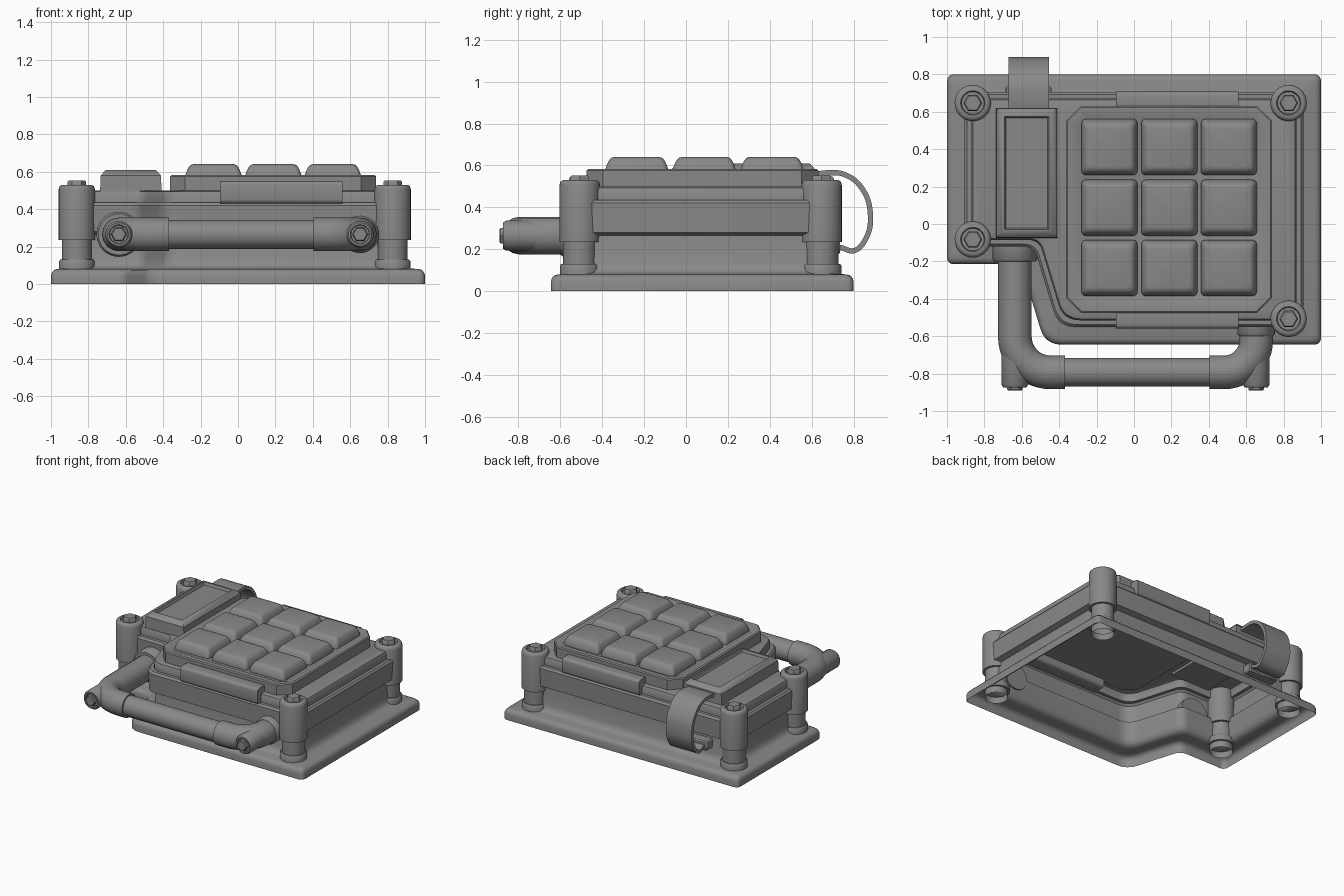
import bpy, bmesh, math
from mathutils import Vector, Matrix

if "Cube" in bpy.data.objects:
    bpy.data.objects.remove(bpy.data.objects["Cube"])


def finish(name, bm):
    bmesh.ops.remove_doubles(bm, verts=bm.verts, dist=1e-5)
    bmesh.ops.recalc_face_normals(bm, faces=bm.faces)
    me = bpy.data.meshes.new(name)
    bm.to_mesh(me)
    bm.free()
    ob = bpy.data.objects.new(name, me)
    bpy.context.collection.objects.link(ob)
    return ob


def bridge(bm, a, b):
    for i in range(len(a)):
        j = (i + 1) % len(a)
        bm.faces.new((a[i], a[j], b[j], b[i]))


def ring(poly, radii, inset, seg=6):
    """Mitred inset of a counter-clockwise polygon, with rounded corners."""
    pts, n = [Vector(p) for p in poly], len(poly)
    nrm = []
    for i in range(n):
        e = (pts[(i + 1) % n] - pts[i]).normalized()
        nrm.append(Vector((-e.y, e.x)))
    ins = []
    for i in range(n):
        a, b = nrm[i - 1], nrm[i]
        ins.append(pts[i] + (a + b) / (1 + a.dot(b)) * inset)
    out = []
    for i in range(n):
        p, r = ins[i], radii[i]
        if r == 0:
            out.append(p)
            continue
        s = p + (ins[i - 1] - p).normalized() * r
        e = p + (ins[(i + 1) % n] - p).normalized() * r
        for k in range(seg + 1):
            t = k / seg
            out.append(s * (1 - t) ** 2 + p * 2 * t * (1 - t) + e * t * t)
    return out


def loft(name, poly, radii, profile, bottom=False):
    """Stack inset outlines; profile is a list of (inset, z)."""
    if not isinstance(radii, (list, tuple)):
        radii = [radii] * len(poly)
    bm = bmesh.new()
    loops = [[bm.verts.new((p.x, p.y, z)) for p in ring(poly, radii, d)] for d, z in profile]
    for a, b in zip(loops, loops[1:]):
        bridge(bm, a, b)
    bm.faces.new(loops[-1])
    if bottom:
        bm.faces.new(loops[0][::-1])
    return finish(name, bm)


def lathe(name, profile, loc, forward=False, seg=32):
    """Revolve (radius, z); forward turns the axis to face -y."""
    bm = bmesh.new()
    loops = [[bm.verts.new((r * math.cos(math.tau * i / seg), r * math.sin(math.tau * i / seg), z))
              for i in range(seg)] for r, z in profile]
    for a, b in zip(loops, loops[1:]):
        bridge(bm, a, b)
    m = Matrix.Translation(loc)
    if forward:
        m = m @ Matrix.Rotation(math.pi / 2, 4, 'X')
    bmesh.ops.transform(bm, matrix=m, verts=bm.verts)
    bmesh.ops.dissolve_degenerate(bm, edges=bm.edges, dist=1e-6)
    return finish(name, bm)


def box(name, x0, x1, y0, y1, z0, z1, bevel, seg=3, along_x=False):
    """Bevelled block; along_x rounds only the edges running along x."""
    bm = bmesh.new()
    bmesh.ops.create_cube(bm, size=1)
    edges = [e for e in bm.edges if not along_x or abs(e.verts[0].co.x - e.verts[1].co.x) > 0.5]
    for v in bm.verts:
        v.co = Vector(((x0 + x1) / 2 + v.co.x * (x1 - x0), (y0 + y1) / 2 + v.co.y * (y1 - y0),
                       (z0 + z1) / 2 + v.co.z * (z1 - z0)))
    bmesh.ops.bevel(bm, geom=edges, offset=bevel, segments=seg, profile=0.5, affect='EDGES')
    return finish(name, bm)


def rect(x0, x1, y0, y1):
    return [(x0, y0), (x1, y0), (x1, y1), (x0, y1)]


def path_curve(name, pts, kind):
    cu = bpy.data.curves.new(name, 'CURVE')
    sp = cu.splines.new(kind)
    if kind == 'BEZIER':
        sp.bezier_points.add(len(pts) - 1)
        for bp, p in zip(sp.bezier_points, pts):
            bp.co = p
            bp.handle_left_type = bp.handle_right_type = 'AUTO'
    else:
        sp.points.add(len(pts) - 1)
        for q, p in zip(sp.points, pts):
            q.co = (*p, 1)
    ob = bpy.data.objects.new(name, cu)
    bpy.context.collection.objects.link(ob)
    return ob


def pipe(name, pts, r):
    ob = path_curve(name, pts, 'POLY')
    ob.data.dimensions = '3D'
    ob.data.bevel_depth = r
    ob.data.bevel_resolution = 6
    ob.data.use_fill_caps = True
    return ob


# Flanged housing: one open-bottomed skin from mounting plate to lid
plan = [(-1, -0.215), (-0.605, -0.215), (-0.475, -0.645), (1, -0.645), (1, 0.8), (-1, 0.8)]
loft("housing", plan, [0.04, 0.06, 0.09, 0.04, 0.04, 0.04],
     [(0, 0), (0, 0.045), (0.005, 0.062), (0.017, 0.075), (0.035, 0.08), (0.085, 0.083), (0.107, 0.09),
      (0.122, 0.105), (0.132, 0.135), (0.14, 0.265), (0.1, 0.28), (0.095, 0.42), (0.107, 0.435),
      (0.13, 0.435), (0.13, 0.475), (0.138, 0.493), (0.16, 0.5)])

# Corner posts with recessed hex bolts
for i, (x, y) in enumerate([(-0.862, 0.647), (0.827, 0.647), (-0.862, -0.083), (0.827, -0.507)]):
    lathe(f"post_{i}", [(0.08, 0.03), (0.08, 0.08), (0.095, 0.08), (0.095, 0.12), (0.088, 0.13), (0.08, 0.13),
                        (0.08, 0.235), (0.097, 0.235), (0.097, 0.505), (0.092, 0.522), (0.08, 0.53),
                        (0.065, 0.53), (0.06, 0.512), (0, 0.512)], (x, y, 0))
    lathe(f"post_bolt_{i}", [(0.05, 0.51), (0.05, 0.545), (0.043, 0.553), (0, 0.553)], (x, y, 0), seg=6)

# Chamfered keypad tray
x0, x1, y0, y1, c = -0.363, 0.738, -0.475, 0.632, 0.08
tray = [(x0 + c, y0), (x1 - c, y0), (x1, y0 + c), (x1, y1 - c), (x1 - c, y1), (x0 + c, y1),
        (x0, y1 - c), (x0, y0 + c)]
loft("keypad_tray", tray, 0, [(0, 0.49), (0, 0.575), (0.008, 0.582), (0.045, 0.582), (0.07, 0.57)], True)

# Nine pillow-shaped keys
for i, x in enumerate((-0.131, 0.189, 0.507)):
    for j, y in enumerate((0.411, 0.087, -0.235)):
        loft(f"key_{i}_{j}", rect(x - 0.15, x + 0.15, y - 0.15, y + 0.15), 0.03,
             [(0, 0.56), (0, 0.582), (0.008, 0.605), (0.018, 0.625), (0.028, 0.636), (0.045, 0.641)])

# Rounded clamps at front and back of the tray
box("front_clamp", -0.097, 0.558, -0.56, -0.44, 0.43, 0.55, 0.022, along_x=True)
box("back_clamp", -0.097, 0.558, 0.6, 0.708, 0.43, 0.55, 0.022, along_x=True)

# Display box with recessed screen
loft("display_box", rect(-0.738, -0.408, -0.075, 0.622), 0,
     [(0, 0.48), (0.004, 0.58), (0.03, 0.608), (0.046, 0.61), (0.054, 0.59)], True)

# Ribbon cable looping from display to the back wall
loop = [(0.58, 0.55), (0.68, 0.565), (0.76, 0.555), (0.84, 0.49), (0.88, 0.36), (0.855, 0.245),
        (0.8, 0.193), (0.74, 0.207), (0.65, 0.21)]
ribbon = path_curve("ribbon_cable", [(y, z, 0) for y, z in loop], 'BEZIER')
ribbon.data.dimensions = '2D'
ribbon.data.extrude = 0.109
ribbon.rotation_euler = (math.pi / 2, 0, math.pi / 2)
ribbon.location.x = -0.563
sol = ribbon.modifiers.new("thickness", 'SOLIDIFY')
sol.thickness, sol.offset = 0.025, 0
box("lower_cable_socket", -0.69, -0.44, 0.64, 0.735, 0.175, 0.245, 0.008, 1)

# Tubular front handle: two elbows, thin bar, flanges and end bolts
hz, hy = 0.265, -0.793
for label, side, x, root, tip, fr, end, b in (("left", 1, -0.637, 0.1, 0.2, 0.12, -0.37, 0.19),
                                              ("right", -1, 0.653, 0.5, 0.6, 0.1, 0.403, 0.17)):
    pts = [(x, -root, hz)]
    for k in range(13):
        a = math.pi / 2 * k / 12
        pts.append((x + side * b * (1 - math.cos(a)), hy + b * (1 - math.sin(a)), hz))
    pts.append((end, hy, hz))
    pipe(f"{label}_handle_elbow", pts, 0.09)
    lathe(f"{label}_handle_flange", [(0.08, root), (fr, root), (fr, tip - 0.012), (fr - 0.01, tip), (0.08, tip)],
          (x, 0, hz), True)
    lathe(f"{label}_handle_stub", [(0.072, 0.64), (0.072, 0.858), (0.062, 0.873), (0.052, 0.873),
                                   (0.048, 0.863), (0, 0.863)], (x, 0, hz), True)
    lathe(f"{label}_handle_bolt", [(0.042, 0.855), (0.042, 0.884), (0.036, 0.89), (0, 0.89)],
          (x, 0, hz), True, 6)
pipe("handle_bar", [(-0.42, hy, hz), (0.45, hy, hz)], 0.077)

# Convert curves, shade smooth with crisp edges, paint dark grey
bpy.ops.object.select_all(action='DESELECT')
for ob in bpy.context.scene.objects:
    if ob.type == 'CURVE':
        ob.select_set(True)
        bpy.context.view_layer.objects.active = ob
bpy.ops.object.convert(target='MESH')
bpy.ops.object.select_all(action='SELECT')
bpy.ops.object.shade_smooth_by_angle(angle=math.radians(40))
grey = bpy.data.materials.new("dark_grey")
grey.diffuse_color = (0.25, 0.25, 0.25, 1)
grey.use_nodes = True
grey.node_tree.nodes["Principled BSDF"].inputs["Base Color"].default_value = grey.diffuse_color
for ob in bpy.context.scene.objects:
    ob.data.materials.clear()
    ob.data.materials.append(grey)
